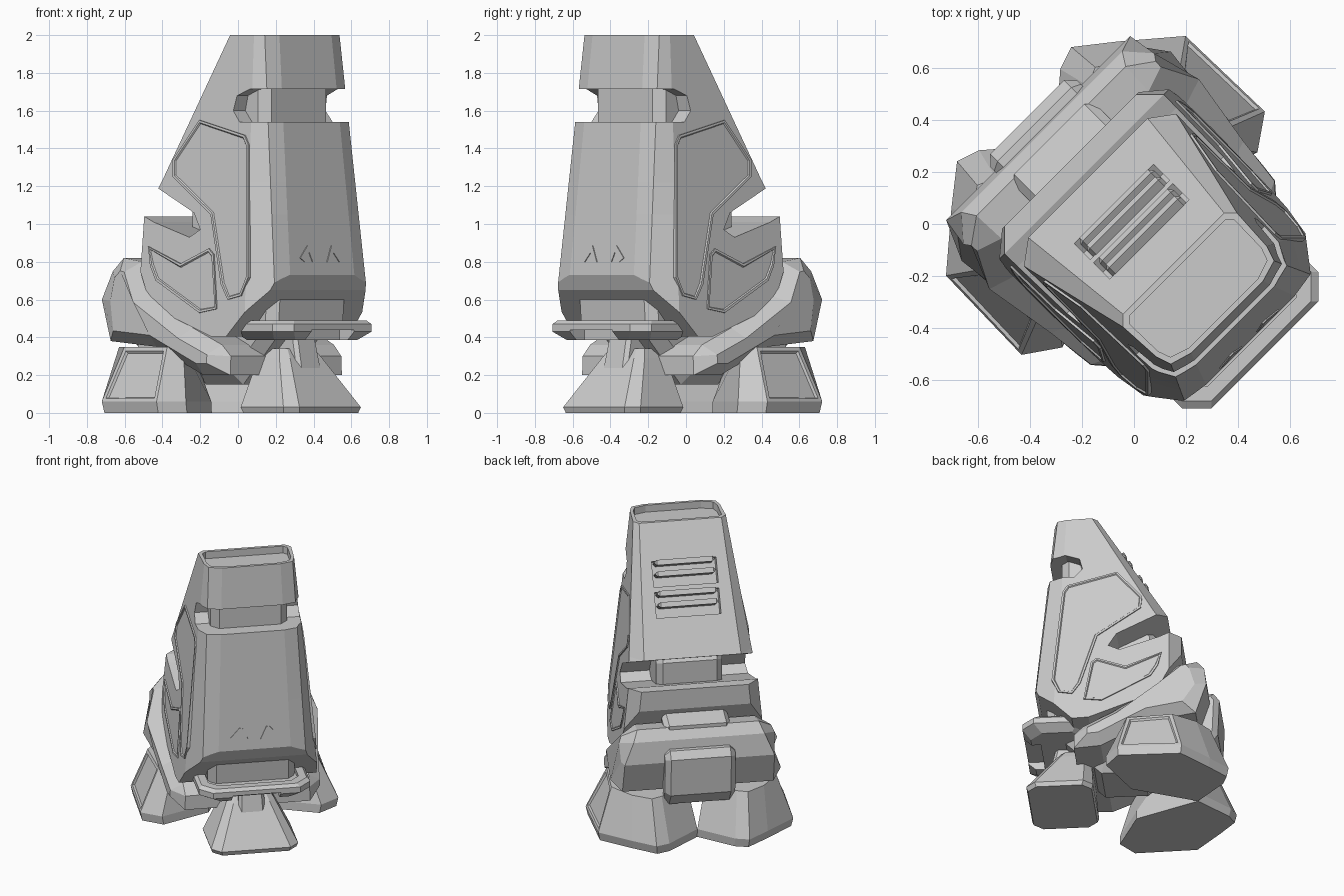
import bpy, bmesh, math
from mathutils import Matrix, Vector

if "Cube" in bpy.data.objects:
    bpy.data.objects.remove(bpy.data.objects["Cube"])

# Local frame while building: x forward, y sideways, z up; turned 45 degrees at the end
grey = bpy.data.materials.new("light_grey")
grey.diffuse_color = (0.6, 0.6, 0.6, 1)
grey.use_nodes = True
grey.node_tree.nodes["Principled BSDF"].inputs["Base Color"].default_value = grey.diffuse_color


def finish(name, bm):
    bmesh.ops.recalc_face_normals(bm, faces=bm.faces[:])
    me = bpy.data.meshes.new(name)
    bm.to_mesh(me)
    bm.free()
    me.materials.append(grey)
    ob = bpy.data.objects.new(name, me)
    bpy.context.collection.objects.link(ob)
    return ob


def apply(ob, mod):
    bpy.context.view_layer.objects.active = ob
    bpy.ops.object.modifier_apply(modifier=mod.name)


def slab(name, profile, width, bevel=0.0, weight=None):
    """Side profile (x, z) extruded to both sides; weight(x, z) scales the bevel per edge."""
    w = width if callable(width) else (lambda x, z: width)
    bm = bmesh.new()
    layer = bm.edges.layers.float.new("bevel_weight_edge")
    rows = [[bm.verts.new((x, s * w(x, z), z)) for x, z in profile] for s in (-1, 1)]
    caps = [bm.faces.new(r) for r in rows]
    n = len(profile)
    for i in range(n):
        j = (i + 1) % n
        bm.faces.new((rows[0][i], rows[0][j], rows[1][j], rows[1][i]))
    for f in caps:
        for e in f.edges:
            m = (e.verts[0].co + e.verts[1].co) / 2
            e[layer] = weight(m.x, m.z) if weight else 1.0
    ob = finish(name, bm)
    if bevel:
        mod = ob.modifiers.new("bevel", 'BEVEL')
        mod.width, mod.segments, mod.limit_method = bevel, 1, 'WEIGHT'
        apply(ob, mod)
    return ob


def loft(name, rings, panel=None):
    """Skin between rings of equal count; panel is a direction whose largest face is inset."""
    bm = bmesh.new()
    vs = [[bm.verts.new(p) for p in r] for r in rings]
    n = len(rings[0])
    for a, b in zip(vs, vs[1:]):
        for i in range(n):
            j = (i + 1) % n
            bm.faces.new((a[i], a[j], b[j], b[i]))
    bm.faces.new(vs[0])
    bm.faces.new(vs[-1])
    bmesh.ops.recalc_face_normals(bm, faces=bm.faces[:])
    if panel:
        d = Vector(panel)
        f = max(bm.faces, key=lambda q: q.normal.dot(d) * q.calc_area())
        bmesh.ops.inset_region(bm, faces=[f], thickness=0.03)
        bmesh.ops.inset_region(bm, faces=[f], thickness=0.012, depth=-0.012)
    return finish(name, bm)


def mirrored(half, z):
    return [(x, y, z) for x, y in half] + [(x, -y, z) for x, y in reversed(half)]


def octa(x0, x1, w, c, z):
    """Chamfered rectangle in plan."""
    return mirrored([(x1, w - c), (x1 - c, w), (x0 + c, w), (x0, w - c)], z)


def cut(target, cutter):
    m = target.modifiers.new("cut", 'BOOLEAN')
    m.operation, m.solver, m.object = 'DIFFERENCE', 'EXACT', cutter
    apply(target, m)
    bpy.data.objects.remove(cutter)


def body_w(x, z):
    return 0.519 - 0.055 * x - 0.098 * z


def body_ring(z, xb, ch):
    """Body cross-section: softly faceted front, flat sides, chamfered back."""
    t = (2 - z) / 1.26
    xm = 0.42 + 0.06 * t
    return mirrored([(0.505 + 0.125 * t, 0.195 + 0.045 * t), (0.48 + 0.13 * t, 0.28 + 0.06 * t),
                     (xm, body_w(xm, z)), (xb + ch, body_w(xb + ch, z)),
                     (xb, body_w(xb + ch, z) - ch)], z)


def side_panel(name, pts, s):
    """Thin rimmed plate on the side of the body; points are (diagonal position, z)."""
    pts = [((math.sqrt(2) * d + 0.519 - 0.098 * z) / 1.055, z) for d, z in pts]
    rows = [[(x, s * (body_w(x, z) + o), z) for x, z in pts] for o in (-0.01, 0.009)]
    bm = bmesh.new()
    lo, hi = ([bm.verts.new(p) for p in r] for r in rows)
    n = len(pts)
    for i in range(n):
        j = (i + 1) % n
        bm.faces.new((lo[i], lo[j], hi[j], hi[i]))
    bm.faces.new(lo)
    top = bm.faces.new(hi)
    bmesh.ops.recalc_face_normals(bm, faces=bm.faces[:])
    bmesh.ops.inset_region(bm, faces=[top], thickness=0.014)
    bmesh.ops.inset_region(bm, faces=[top], thickness=0.006, depth=-0.007)
    return finish(name, bm)


# Tall armoured body, then its underside, visor slot and waist notch cut away
body = loft("body", [body_ring(0.38, -0.345, 0.075), body_ring(1.05, -0.345, 0.075),
                     body_ring(1.22, -0.25, 0.085), body_ring(2.0, 0.215, 0.035)])
cut(body, slab("under_cut", [(0.9, 0.77), (0.64, 0.755), (0.6, 0.65), (0.37, 0.405), (0.26, 0.405),
                             (-0.18, 0.565), (-0.345, 0.9), (-0.6, 0.9), (-0.6, 0), (0.9, 0)], 1))
cut(body, slab("visor_cut", [(0.42, 1.715), (0.33, 1.68), (0.31, 1.6), (0.36, 1.54),
                             (0.8, 1.54), (0.8, 1.715)], 1))
cut(body, slab("waist_cut", [(-0.25, 1.22), (0.08, 1.06), (0.134, 0.97), (0.06, 0.93),
                             (-0.2, 1.01), (-0.27, 1.04), (-0.6, 1.04), (-0.6, 1.22)], 1))

# Recessed crown with a thin rim
half = [(0.485, 0.185), (0.46, 0.262), (0.41, 0.28), (0.262, 0.283), (0.237, 0.258)]
cut(body, loft("crown_cut", [mirrored(half, z) for z in (1.95, 2.1)]))

# Vents with slats on the sloping back
base = Vector((-0.25, 1.22))
D = (Vector((0.215, 2.0)) - base).normalized()
N = Vector((-D.y, D.x))


def on_slope(c, along, depth0, depth1):
    a, b = along
    return [tuple(c + D * a + N * depth0), tuple(c + D * b + N * depth0),
            tuple(c + D * b + N * depth1), tuple(c + D * a + N * depth1)]


for i, t in enumerate((0.36, 0.565)):
    c = base + D * t
    cut(body, slab("vent_cut", on_slope(c, (-0.085, 0.085), -0.06, 0.1), 0.215))
    for a in (-0.02, 0.055):
        slab(f"vent_slat_{i}", on_slope(c, (a, a + 0.035), -0.07, 0.04), 0.2, 0.015)

# Inner blocks seen through the visor and the waist notch
slab("visor_block", [(0.2, 1.45), (0.455, 1.45), (0.455, 1.8), (0.2, 1.8)], 0.255, 0.05)
slab("waist_block", [(-0.16, 1.15), (-0.16, 0.9), (0.18, 0.9), (0.18, 1.2), (-0.12, 1.2)], 0.22, 0.04)

# Side panels and front chevrons
UPPER = [(-0.2, 1.55), (0.04, 1.47), (0.06, 1.42), (0.06, 0.72), (0.02, 0.62), (-0.05, 0.6),
         (-0.085, 0.68), (-0.14, 1.05), (-0.34, 1.25), (-0.34, 1.34)]
LOWER = [(-0.47, 0.88), (-0.3, 0.79), (-0.15, 0.87), (-0.125, 0.84), (-0.11, 0.55), (-0.2, 0.53),
         (-0.43, 0.7), (-0.46, 0.78)]
for s in (-1, 1):
    side_panel("upper_side_panel", UPPER, s)
    side_panel("lower_side_panel", LOWER, s)
    chev = [(0.04, 0.8), (0.07, 0.8), (0.09, 0.85), (0.13, 0.8), (0.16, 0.82), (0.1, 0.885), (0.08, 0.885)]
    loft("chevron", [[(0.63 - (z - 0.74) * 0.099 + o, s * y, z) for y, z in chev] for o in (-0.004, 0.005)])

# Lower skirt, wrapping the sides and rising at the back with narrowed shoulders
slab("skirt", [(-0.32, 0.8), (-0.45, 0.82), (-0.5, 0.75), (-0.52, 0.6), (-0.45, 0.38), (-0.14, 0.35),
               (0.18, 0.2), (0.36, 0.2), (0.36, 0.3), (0.3, 0.36), (0.1, 0.45), (-0.18, 0.62)],
     lambda x, z: 0.545 - 0.12 * x - 0.05 * z - 0.35 * max(0, z - 0.6), 0.11,
     lambda x, z: 1.0 if x > 0.34 or x < -0.45 else 0.65)
slab("skirt_block", [(-0.28, 0.7), (-0.46, 0.7), (-0.46, 0.83), (-0.3, 0.87)], 0.22, 0.03)
slab("tail_flap", [(-0.42, 0.69), (-0.54, 0.69), (-0.58, 0.64), (-0.57, 0.38), (-0.5, 0.29), (-0.42, 0.32)],
     0.235, 0.035)

# Core under the body, front box and bumper
slab("core", [(-0.3, 0.6), (-0.3, 0.35), (-0.08, 0.15), (0.2, 0.15), (0.45, 0.4), (0.45, 0.6)], 0.22, 0.06)
slab("front_box", [(0.2, 0.42), (0.54, 0.42), (0.56, 0.68), (0.2, 0.68)], 0.29, 0.05)
bumper = loft("bumper", [octa(0.3, 0.66, 0.31, 0.08, 0.385), octa(0.26, 0.71, 0.37, 0.08, 0.43),
                         octa(0.26, 0.71, 0.37, 0.08, 0.47), octa(0.28, 0.69, 0.35, 0.08, 0.49)])
cut(bumper, slab("bumper_dip", [(0.6, 0.3), (0.9, 0.3), (0.9, 0.44), (0.6, 0.44)], 0.16))
cut(bumper, loft("tray_cut", [octa(0.1, 0.64, 0.3, 0.06, 0.46), octa(0.1, 0.64, 0.3, 0.06, 0.6)]))

# Front foot, upright at the back and sloping in front, with its strut
loft("front_foot", [octa(0.26, 0.68, 0.28, 0.06, 0), octa(0.25, 0.69, 0.29, 0.06, 0.03),
                    octa(0.27, 0.51, 0.16, 0.04, 0.29), octa(0.3, 0.47, 0.13, 0.03, 0.34)])
loft("front_strut", [octa(0.32, 0.55, 0.09, 0.02, 0.22), octa(0.3, 0.5, 0.08, 0.02, 0.44)])

# Splayed rear feet meeting at the middle, with struts
BASE = [(-0.65, 0.31), (-0.62, 0.22), (-0.43, 0.0), (0.0, 0.2), (0.14, 0.53),
        (0.05, 0.66), (-0.37, 0.65), (-0.54, 0.45)]
TOP = [(-0.53, 0.32), (-0.5, 0.25), (-0.38, 0.06), (-0.2, 0.15), (0.03, 0.44),
       (0.0, 0.53), (-0.3, 0.55), (-0.45, 0.44)]
for s in (-1, 1):
    rings = [[(x * 0.98, s * y * 0.98, 0) for x, y in BASE], [(x, s * y, 0.06) for x, y in BASE],
             [(x, s * y, 0.35) for x, y in TOP]]
    loft("rear_foot", rings, panel=(-0.1, s, 0.3))
    loft("rear_strut", [[(x, s * y, z) for x, y in ((-0.35, 0.15), (-0.05, 0.15), (-0.05, 0.4), (-0.35, 0.4))]
                        for z in (0.25, 0.5)])

# Turn the whole model so it looks along the diagonal
turn = Matrix.Rotation(math.radians(-45), 4, 'Z')
for ob in bpy.context.scene.objects:
    ob.data.transform(turn)
